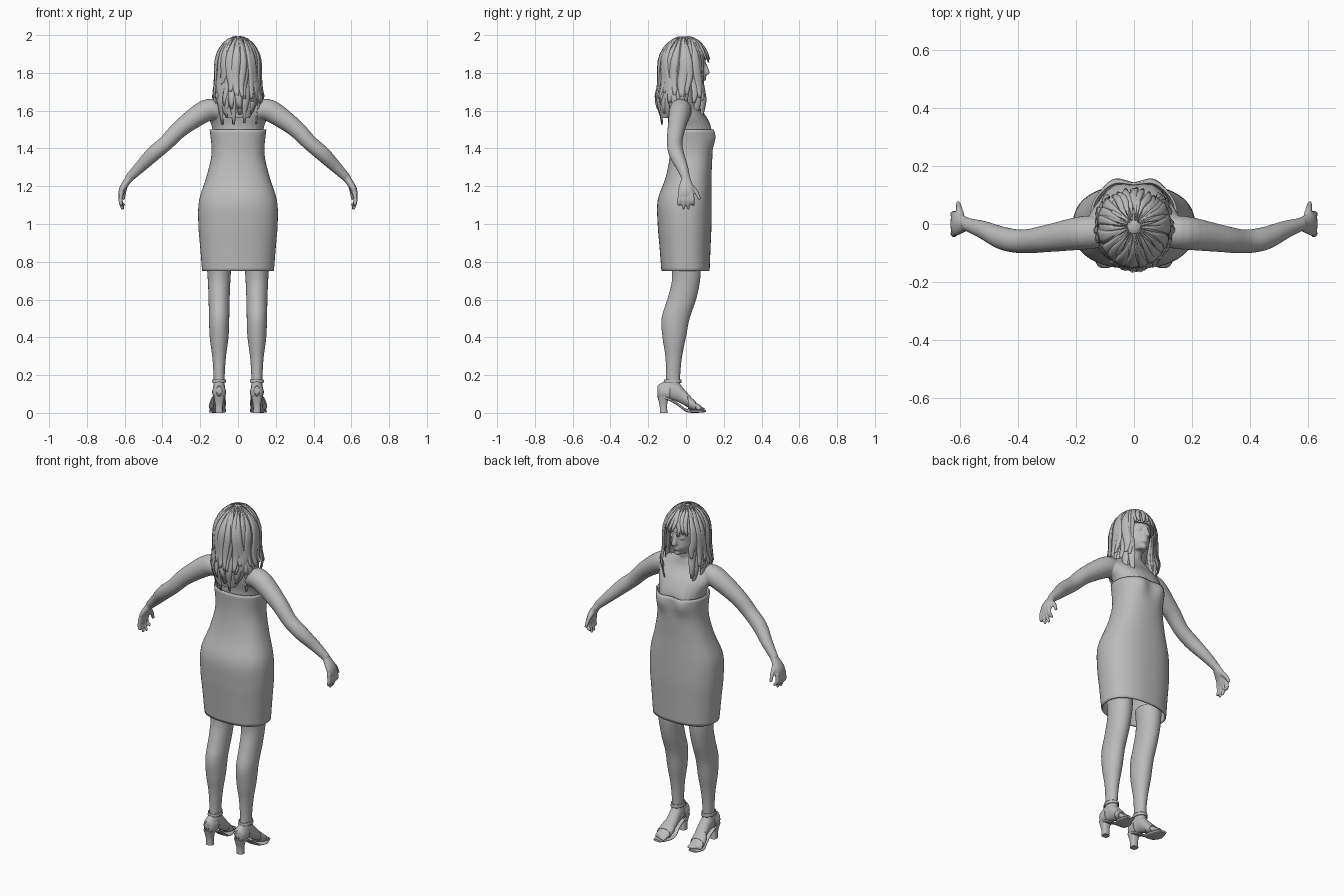
import bpy, bmesh, math, random
from mathutils import Vector, Matrix

if "Cube" in bpy.data.objects:
    bpy.data.objects.remove(bpy.data.objects["Cube"], do_unlink=True)
random.seed(4)
X, Y, Z = Vector((1, 0, 0)), Vector((0, 1, 0)), Vector((0, 0, 1))
BOTH = (1, -1)

grey = bpy.data.materials.new("plain_grey")
grey.use_nodes = True
grey.diffuse_color = (.5, .5, .5, 1)
grey.node_tree.nodes["Principled BSDF"].inputs["Base Color"].default_value = grey.diffuse_color


def smooth_path(points, steps=5):
    """Catmull-Rom interpolation of equal-length tuples."""
    padded = [points[0], *points, points[-1]]
    path = []
    for i in range(1, len(padded) - 2):
        for k in range(steps):
            t = k / steps
            path.append([b + ((c - a) * t + (2 * a - 5 * b + 4 * c - d) * t * t
                              + (3 * b - a - 3 * c + d) * t ** 3) / 2
                         for a, b, c, d in zip(*padded[i - 1:i + 3])])
    return path + [list(points[-1])]


def sweep(bm, points, ref=X, axis=None, sides=(1,), n=24, power=2, caps=True):
    """Loft rings (x, y, z, half width along ref, optional other half width)."""
    rings = smooth_path(points)
    centres = [Vector(ring[:3]) for ring in rings]
    last = len(rings) - 1
    for side in sides:
        loops = []
        for i, ring in enumerate(rings):
            tangent = axis or (centres[min(i + 1, last)] - centres[max(i - 1, 0)]).normalized()
            u = (ref - tangent * ref.dot(tangent)).normalized()
            v = tangent.cross(u)
            loop = []
            for k in range(n):
                angle = math.tau * k / n
                ca, sa = math.cos(angle), math.sin(angle)
                co = (centres[i] + u * math.copysign(abs(ca) ** (2 / power), ca) * ring[3]
                      + v * math.copysign(abs(sa) ** (2 / power), sa) * ring[-1])
                co.x *= side
                loop.append(bm.verts.new(co))
            loops.append(loop)
        for low, high in zip(loops, loops[1:]):
            for k in range(n):
                j = (k + 1) % n
                bm.faces.new((low[k], low[j], high[j], high[k]))
        if caps:
            bm.faces.new(loops[0])
            bm.faces.new(loops[-1])


def stack(bottom, top, widths, backs, fronts, x=0):
    """Evenly spaced horizontal rings from half widths and back and front depths."""
    step = (top - bottom) / (len(widths) - 1)
    return [(x, (front - back) / 2, bottom + i * step, width, (front + back) / 2)
            for i, (width, back, front) in enumerate(zip(widths, backs, fronts))]


def ball(bm, location, size, sides=(1,)):
    for side in sides:
        place = Matrix.Translation(location)
        place[0][3] *= side
        bmesh.ops.create_uvsphere(bm, u_segments=16, v_segments=10, radius=1,
                                  matrix=place @ Matrix.Diagonal((*size, 1)))


def finish(name, bm, voxel=0, thickness=0):
    """Make the object, then blend its parts into one skin or thicken its shell."""
    bmesh.ops.recalc_face_normals(bm, faces=bm.faces)
    mesh = bpy.data.meshes.new(name)
    bm.to_mesh(mesh)
    bm.free()
    mesh.materials.append(grey)
    ob = bpy.data.objects.new(name, mesh)
    bpy.context.collection.objects.link(ob)
    bpy.ops.object.select_all(action='DESELECT')
    ob.select_set(True)
    bpy.context.view_layer.objects.active = ob
    bpy.ops.object.shade_smooth_by_angle(angle=math.radians(50))
    if voxel:
        blend = ob.modifiers.new("blend", 'REMESH')
        blend.mode, blend.voxel_size, blend.use_smooth_shade = 'VOXEL', voxel, True
        ob.modifiers.new("relax", 'SMOOTH').iterations = 3
    if thickness:
        ob.modifiers.new("thickness", 'SOLIDIFY').thickness = thickness


def bump(bm, x, z, size, amount):
    """Push the front surface out, or in, around a mirrored pair of points."""
    for vert in bm.verts:
        if vert.co.y > .03:
            distance = math.hypot(abs(vert.co.x) - x, vert.co.z - z) / size
            vert.co.y += amount * math.exp(-distance ** 2)


# Upper body: torso, neck, head, arms and hands blended into one skin
bm = bmesh.new()
sweep(bm, stack(1.4, 1.7, [.13, .13, .14, .16, .15, .05], [.08, .08, .08, .09, .09, .06],
                [.13, .13, .13, .1, .05, .03]), axis=Z)
bump(bm, .07, 1.46, .05, .02)
sweep(bm, [(0, -.03, 1.6, .05), (0, -.01, 1.7, .046), (0, 0, 1.8, .05)], axis=Z)
sweep(bm, stack(1.73, 1.97, [.03, .06, .07, .076, .076, .07, .03], [0, .06, .09, .1, .1, .09, .04],
                [.08, .1, .1, .105, .1, .09, .04]), axis=Z)
bump(bm, .033, 1.835, .015, -.013)
sweep(bm, [(0, .1, 1.85, .008), (0, .11, 1.8, .016), (0, .1, 1.79, .01)], axis=Z)
for z in (1.765, 1.777):  # lips
    ball(bm, (0, .097, z), (.02, .012, .006))
ball(bm, (0, .08, 1.74), (.02, .015, .015))
ball(bm, (.033, .08, 1.834), (.014, .015, .01), BOTH)
sweep(bm, [(.1, -.03, 1.6, .05), (.17, -.03, 1.6, .058), (.3, -.05, 1.51, .047), (.38, -.06, 1.43, .041),
           (.45, -.05, 1.37, .04), (.52, -.02, 1.3, .031), (.58, 0, 1.24, .022)], ref=Y, sides=BOTH)
sweep(bm, [(.57, 0, 1.25, .02, .02), (.61, 0, 1.19, .04, .018), (.62, 0, 1.15, .036, .013)], ref=Y, sides=BOTH)
for k in range(4):  # fingers, the middle ones longest
    y = (k - 1.5) * .023
    tip = 1.075 + 20 * y * y
    sweep(bm, [(.618, y * .9, 1.165, .012), (.622, y, 1.12, .011), (.608 - y / 5, y * 1.1, tip, .008)],
          ref=Y, sides=BOTH, n=10)
sweep(bm, [(.595, .015, 1.21, .015), (.602, .05, 1.175, .012), (.606, .073, 1.13, .008)], ref=Y, sides=BOTH, n=10)
finish("upper_body", bm, voxel=.0055)

# Legs and feet
bm = bmesh.new()
sweep(bm, stack(.1, .8, [.03, .03, .037, .05, .054, .056, .06, .067], [.11, .106, .11, .125, .13, .1, .075, .08],
                [-.03, -.03, -.02, 0, .02, .054, .075, .08], x=.1), axis=Z, sides=BOTH)
sweep(bm, [(.1, -.15, .12, .015, .02), (.1, -.12, .12, .03, .045), (.1, -.06, .12, .033, .055),
           (.1, 0, .075, .035, .04), (.11, .05, .035, .04, .023), (.11, .08, .025, .036, .014)], axis=Y, sides=BOTH)
for k in range(5):  # toes
    x = .083 + k * .015
    sweep(bm, [(x, .06, .025, .011), (x, .1 - k * .006, .02, .008)], axis=Y, sides=BOTH, n=10)
finish("legs_and_feet", bm, voxel=.006)

# Shoes: arched sole, block heel, heel counter, ankle strap and toe band
bm = bmesh.new()
sweep(bm, [(.1, -.14, .08, .024, .008), (.1, -.1, .076, .03, .008), (.1, -.05, .05, .03, .008),
           (.1, 0, .014, .036, .008), (.11, .05, .008, .045, .008), (.115, .105, .01, .024, .006)],
      axis=Y, sides=BOTH, power=3)
finish("shoe_soles", bm)
bm = bmesh.new()
sweep(bm, [(.1, -.118, 0, .02), (.1, -.12, .04, .02), (.1, -.122, .088, .03)], axis=Z, sides=BOTH, power=3)
finish("shoe_heels", bm)
bm = bmesh.new()
sweep(bm, [(.1, -.15, .115, .014, .03), (.1, -.13, .112, .033, .044), (.1, -.085, .11, .037, .042)],
      axis=Y, sides=BOTH, caps=False)
sweep(bm, [(.1, -.07, .16, .037, .048), (.1, -.07, .178, .036, .046)], axis=Z, sides=BOTH, caps=False)
sweep(bm, [(.105, .01, .06, .041, .038), (.11, .05, .035, .045, .027)], axis=Y, sides=BOTH, caps=False)
finish("shoe_straps", bm, thickness=.005)

# Strapless dress, open at hem and top
bm = bmesh.new()
sweep(bm, stack(.75, 1.5, [.19, .2, .21, .206, .167, .14, .15], [.13, .14, .15, .15, .107, .085, .086],
                [.125, .13, .135, .135, .135, .14, .14]), axis=Z, n=64, power=2.35, caps=False)
bump(bm, .07, 1.46, .05, .024)
finish("dress", bm, thickness=.008)

# Hair volume beneath the locks, set back from the face below the fringe
bm = bmesh.new()
sweep(bm, stack(1.56, 1.86, [.06, .1, .117, .116, .115], [.135, .148, .145, .138, .136],
                [-.08, -.03, .01, .04, .07]), axis=Z)
sweep(bm, stack(1.87, 1.99, [.112, .1, .075, .01], [.133, .12, .09, .02], [.11, .1, .075, .01]), axis=Z)
finish("hair_volume", bm)


def lock(bm, phi, end, width, lift):
    """Flat tapering lock from the crown down to height end."""
    brow, dome = 1.83, .168
    fringe = end > brow
    top = math.acos((end - brow) / dome) if fringe else math.pi / 2
    path = [(math.sin(top * k / 7), brow + dome * math.cos(top * k / 7)) for k in range(1, 8)]
    if not fringe:  # hang down, flaring over the shoulders and tucking in below
        for k in range(1, 8):
            z = brow + (end - brow) * k / 7
            flare = .12 * math.exp(-((z - 1.66) / .05) ** 2)
            path.append((1 + flare - max(0, 1.62 - z), z))
    rows = []
    for i, (radius, z) in enumerate(path):
        t = i / (len(path) - 1)
        half = width * min(1, .25 + 2 * t, 1 - 2.2 * (t - .7))
        sway = phi + .06 * math.sin(7 * t + phi * 5)
        row = []
        for j in (-1, -.4, .4, 1):
            angle = sway + j * half / .125
            r = radius + lift * min(1, 3 * t) - .035 * j * j
            row.append(bm.verts.new((.121 * r * math.sin(angle), .137 * r * math.cos(angle) - .008, z)))
        rows.append(row)
    for high, low in zip(rows, rows[1:]):
        for j in range(3):
            bm.faces.new((high[j], high[j + 1], low[j + 1], low[j]))


# Hair locks: long layers round the sides and back, short fringe over the brow
bm = bmesh.new()
for layer in range(3):
    for k in range(15):
        phi = math.radians(50 + 260 * (k + .3 * layer) / 14.6 + random.uniform(-4, 4))
        end = 1.52 + .07 * layer + random.uniform(0, .08)
        lock(bm, phi, end, random.uniform(.019, .028), .015 + .025 * layer)
for k in range(9):
    phi = math.radians(13 * (k - 4) + random.uniform(-3, 3))
    lock(bm, phi, random.uniform(1.853, 1.875), .018, random.uniform(0, .03))
finish("hair_locks", bm, thickness=.003)
